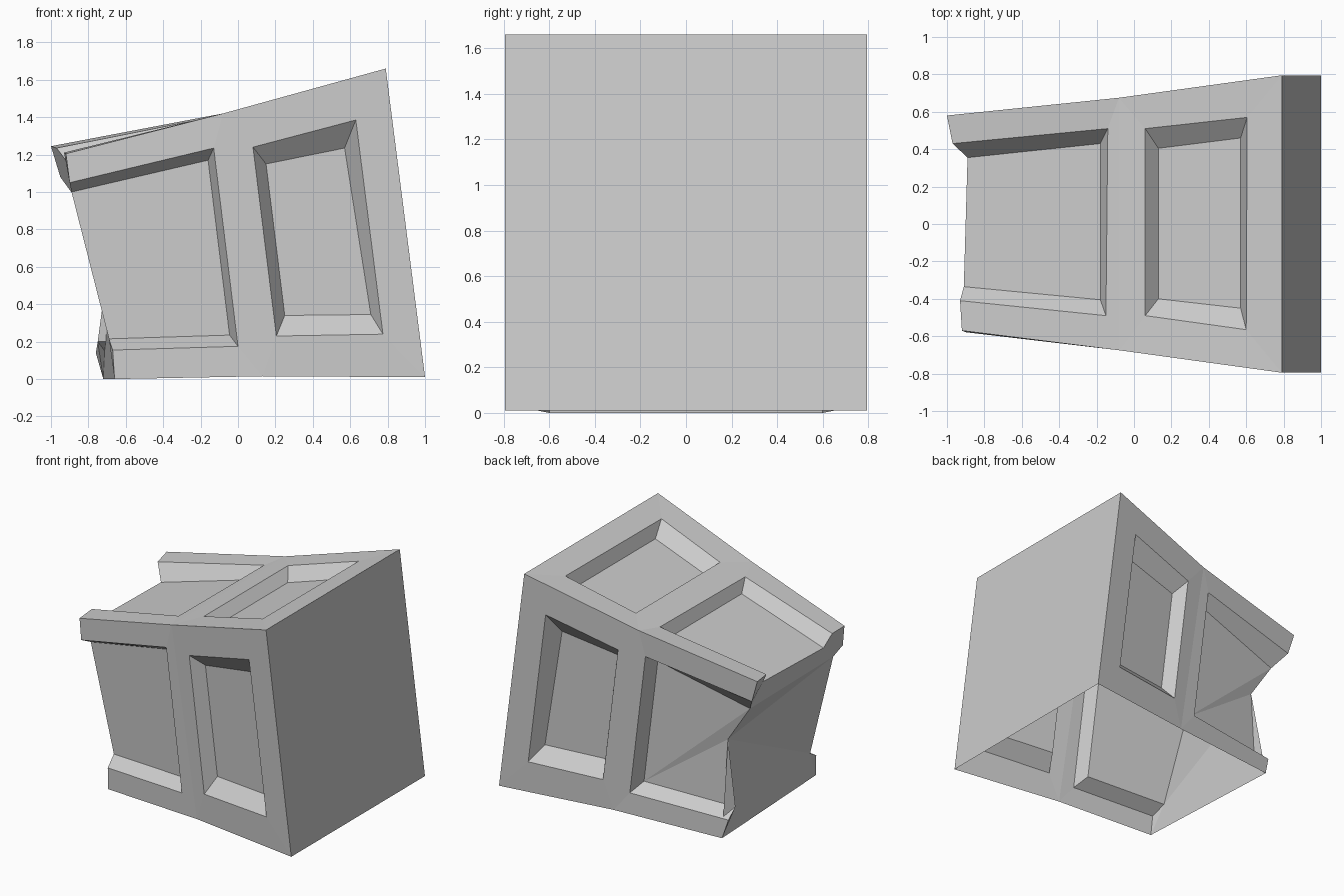
import bpy, bmesh
from mathutils import Vector

if "Cube" in bpy.data.objects:
    bpy.data.objects.remove(bpy.data.objects["Cube"], do_unlink=True)

DEPTH = 0.1
bm = bmesh.new()
cache = {}


def vert(p):
    key = tuple(round(c, 4) for c in p)
    if key not in cache:
        cache[key] = bm.verts.new(key)
    return cache[key]


def face(*points):
    bm.faces.new([vert(p) for p in points])


def side_point(x, z, sign, depth=0.0):
    # The block tapers along a slanted length, bending at the middle bar
    s = x + 0.127 * z - 0.13
    return (x, sign * (0.68 + s * (0.132 if s > 0 else 0.113) - depth), z)


def top_point(x, y, depth=0.0):
    return (x, y, 1.434 + x * (0.286 if x > -0.05 else 0.24) - depth)


def panelled_side(upper, lower, whole, broken, extra=()):
    """Two framed recesses between an upper and a lower rail (end, middle, broken)."""
    (e1, m1, b1), (e2, m2, b2) = upper, lower
    (ro, ri), (lo, li) = whole, broken
    # Frame
    face(m1, e1, ro[1], ro[0])
    face(e1, e2, ro[2], ro[1])
    face(e2, m2, ro[3], ro[2])
    face(m1, ro[0], ro[3], m2)
    face(m1, m2, lo[1], lo[0])
    face(m1, lo[0], lo[3], b1)
    face(m2, b2, lo[2], lo[1])
    # Bevelled walls of the whole and the broken recess
    for i in range(4):
        j = (i + 1) % 4
        face(ro[i], ro[j], ri[j], ri[i])
        if i != 2:
            face(lo[i], lo[j], li[j], li[i])
    # Floors
    face(*ri)
    fan = [li[2], *extra, li[3], li[0]]
    for a, b in zip(fan, fan[1:]):
        face(li[1], a, b)


def rail(x_end, x_mid, z_end, z_mid, sign, tip):
    return [(x_end, sign * 0.795, z_end), (x_mid, sign * 0.675, z_mid), tip]


# Rails along the four long edges
top_front = rail(0.79, -0.08, 1.66, 1.42, -1, (-0.92, -0.57, 1.205))
top_back = rail(0.79, -0.08, 1.66, 1.42, 1, (-1.0, 0.58, 1.245))
low_front = rail(1.0, 0.13, 0.01, 0.015, -1, (-0.66, -0.6, 0))
low_back = rail(1.0, 0.13, 0.01, 0.015, 1, (-0.72, 0.6, 0))

# Recess outlines on the front and back
whole_out = [(0.08, 1.24), (0.63, 1.385), (0.775, 0.24), (0.205, 0.23)]
whole_in = [(0.15, 1.15), (0.57, 1.235), (0.71, 0.345), (0.25, 0.34)]
mid_out = [(-0.13, 1.235), (0.0, 0.175)]
mid_in = [(-0.16, 1.17), (-0.045, 0.235)]


def make_side(sign, upper, lower, tip_out, tip_in, extra=()):
    def lift(pts, depth):
        return [side_point(x, z, sign, depth) for x, z in pts]
    whole = lift(whole_out, 0), lift(whole_in, DEPTH)
    broken = lift(mid_out + tip_out, 0), lift(mid_in + tip_in, DEPTH)
    panelled_side(upper, lower, whole, broken, extra)
    return broken


notch = (-0.685, 0.48, 0.69)
front_out, front_in = make_side(-1, top_front, low_front,
                                [(-0.67, 0.155), (-0.9, 1.05)],
                                [(-0.69, 0.215), (-0.89, 1.0)])
back_out, back_in = make_side(1, top_back, low_back,
                              [(-0.76, 0.14), (-0.95, 1.08)],
                              [(-0.75, 0.2), (-0.87, 0.97)], [notch])

# Top side
top_whole = (
    [top_point(*p) for p in [(0.06, 0.51), (0.605, 0.57), (0.6, -0.565), (0.06, -0.49)]],
    [top_point(*p, 0.09) for p in [(0.13, 0.405), (0.57, 0.46), (0.57, -0.45), (0.13, -0.4)]])
top_out = [top_point(-0.14, 0.51), top_point(-0.15, -0.49),
           top_point(-0.93, -0.41), (-0.97, 0.43, 1.235)]
top_in = [top_point(-0.18, 0.43, 0.08), top_point(-0.18, -0.405, 0.08),
          top_point(-0.91, -0.335, 0.09), (-0.89, 0.355, 1.13)]
panelled_side(top_back, top_front, top_whole, (top_out, top_in))

# Plain end
face(top_front[0], top_back[0], low_back[0], low_front[0])

# Broken end, folded between the notch and the front recess; the underside is open
face(back_in[3], back_out[3], top_back[2], top_out[3], top_in[3])
face(front_in[3], front_out[3], top_front[2], top_out[2], top_in[2])
face(back_in[3], top_in[3], top_in[2], front_in[3])
face(notch, back_in[3], front_in[3])
face(notch, front_in[3], front_in[2])
face(front_in[2], front_out[2], low_front[2])
face(back_in[2], back_out[2], low_back[2])
face(notch, front_in[2], low_front[2], low_back[2])
face(notch, low_back[2], back_in[2])

bmesh.ops.recalc_face_normals(bm, faces=bm.faces[:])
# The plain end must look outward along +x
end_face = max(bm.faces, key=lambda f: f.calc_center_median().x)
if end_face.normal.dot(Vector((1, 0, 0))) < 0:
    bmesh.ops.reverse_faces(bm, faces=bm.faces[:])

mesh = bpy.data.meshes.new("broken_panelled_block")
bm.to_mesh(mesh)
bm.free()
block = bpy.data.objects.new("broken_panelled_block", mesh)
bpy.context.collection.objects.link(block)

grey = bpy.data.materials.new("plain grey")
grey.use_nodes = True
colour = (0.6, 0.6, 0.6, 1)
grey.diffuse_color = colour
grey.node_tree.nodes["Principled BSDF"].inputs["Base Color"].default_value = colour
mesh.materials.append(grey)
